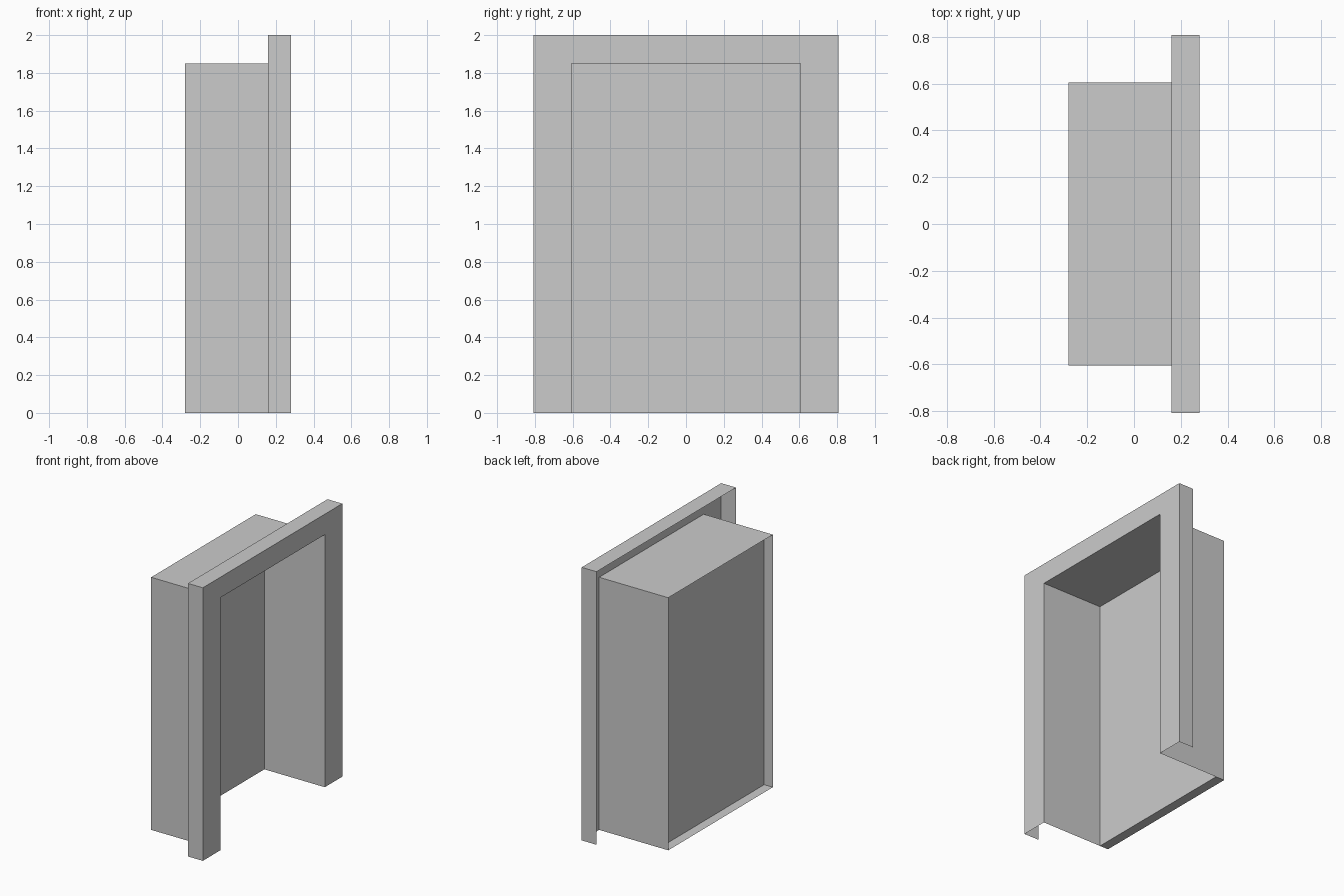
import bpy, bmesh

if "Cube" in bpy.data.objects:
    bpy.data.objects.remove(bpy.data.objects["Cube"])

FRONT, TRIM_BACK, PANEL, REAR = 0.28, 0.16, -0.21, -0.28
IN_W, IN_H = 0.605, 1.85      # opening half width and height
OUT_W, OUT_H = 0.807, 2.0     # trim half width and height


def arch(half_w, height, x):
    """Three-sided doorway outline, open at the floor."""
    return [(x, -half_w, 0), (x, -half_w, height), (x, half_w, height), (x, half_w, 0)]


def strips(name, outlines):
    """Bridge consecutive outlines with flat quads, as an open shell."""
    bm = bmesh.new()
    rows = [[bm.verts.new(p) for p in o] for o in outlines]
    for a, b in zip(rows, rows[1:]):
        for i in range(len(a) - 1):
            bm.faces.new((a[i], a[i + 1], b[i + 1], b[i]))
    me = bpy.data.meshes.new(name)
    bm.to_mesh(me)
    bm.free()
    ob = bpy.data.objects.new(name, me)
    bpy.context.collection.objects.link(ob)
    return ob


# Trim: outer edge strip and front face, hollow at the back
strips("door_trim", [arch(OUT_W, OUT_H, TRIM_BACK),
                     arch(OUT_W, OUT_H, FRONT),
                     arch(IN_W, IN_H, FRONT)])

# Lining: side walls and ceiling running through to the rear
strips("door_lining", [arch(IN_W, IN_H, FRONT), arch(IN_W, IN_H, REAR)])

# Recessed back panel
strips("door_panel", [[(PANEL, -IN_W, 0), (PANEL, IN_W, 0)],
                      [(PANEL, -IN_W, IN_H), (PANEL, IN_W, IN_H)]])

# Narrow sill behind the panel
strips("rear_sill", [[(REAR, -IN_W, 0), (PANEL, -IN_W, 0)],
                     [(REAR, IN_W, 0), (PANEL, IN_W, 0)]])
